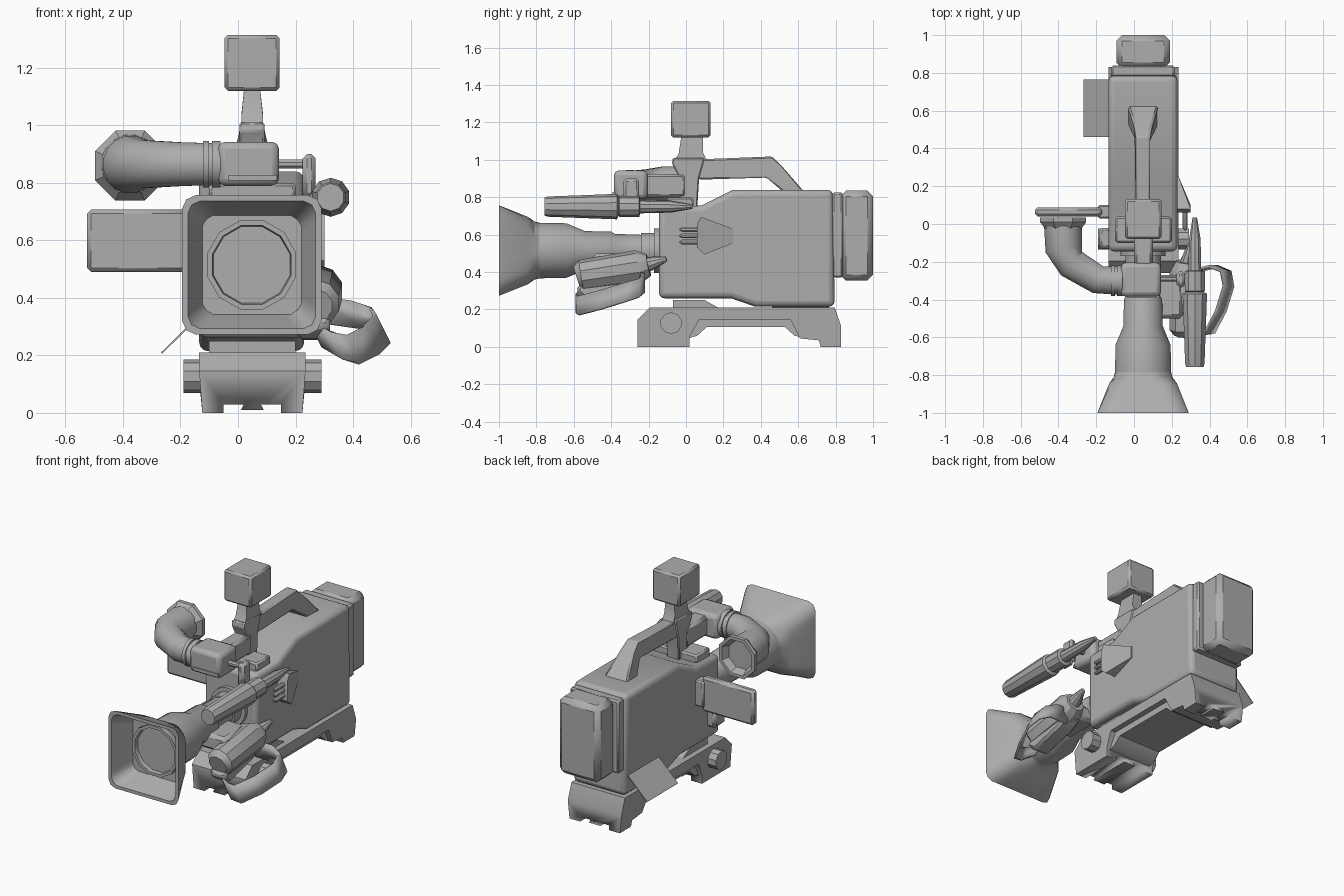
import bpy, bmesh, math
from mathutils import Vector

if "Cube" in bpy.data.objects:
    bpy.data.objects.remove(bpy.data.objects["Cube"])

grey = bpy.data.materials.new("plain grey")
grey.use_nodes = True
grey.diffuse_color = (0.42, 0.42, 0.42, 1)
grey.node_tree.nodes["Principled BSDF"].inputs["Base Color"].default_value = grey.diffuse_color
CX = 0.048  # centre line of the camera
LZ = 0.515  # height of the lens axis


def finish(name, bm, bevel=0.0, segments=1):
    bmesh.ops.recalc_face_normals(bm, faces=bm.faces)
    mesh = bpy.data.meshes.new(name)
    bm.to_mesh(mesh)
    bm.free()
    mesh.materials.append(grey)
    ob = bpy.data.objects.new(name, mesh)
    bpy.context.collection.objects.link(ob)
    if bevel:
        mod = ob.modifiers.new("bevel", "BEVEL")
        mod.width, mod.segments = bevel, segments
        mod.limit_method, mod.angle_limit = "ANGLE", math.radians(35)
    bpy.ops.object.select_all(action="DESELECT")
    ob.select_set(True)
    bpy.context.view_layer.objects.active = ob
    bpy.ops.object.shade_smooth_by_angle(angle=math.radians(32))
    return ob


def prism(name, points, axis, a, b, bevel=0.0, segments=1, shape=None):
    """Extrude a 2D outline along x (points are y, z) or y (points are x, z)."""
    bm = bmesh.new()
    put = (lambda p, d: (d, p[0], p[1])) if axis == "x" else (lambda p, d: (p[0], d, p[1]))
    lo = [bm.verts.new(put(p, a)) for p in points]
    hi = [bm.verts.new(put(p, b)) for p in points]
    bm.faces.new(lo)
    bm.faces.new(hi[::-1])
    for i in range(len(points)):
        j = (i + 1) % len(points)
        bm.faces.new((lo[i], lo[j], hi[j], hi[i]))
    if shape:
        for v in bm.verts:
            shape(v.co)
    return finish(name, bm, bevel, segments)


def box(name, x, y, z, bevel=0.0, segments=1):
    pts = [(y[0], z[0]), (y[1], z[0]), (y[1], z[1]), (y[0], z[1])]
    return prism(name, pts, "x", x[0], x[1], bevel, segments)


def skin(name, rings, bevel=0.0):
    """Join rings of points into a closed surface."""
    bm = bmesh.new()
    rows = [[bm.verts.new(p) for p in ring] for ring in rings]
    n = len(rows[0])
    for r, s in zip(rows, rows[1:]):
        for i in range(n):
            bm.faces.new((r[i], r[(i + 1) % n], s[(i + 1) % n], s[i]))
    bm.faces.new(rows[0])
    bm.faces.new(rows[-1][::-1])
    return finish(name, bm, bevel)


def tube(name, path, radii, sides=16, axis=None):
    """Round sections along a path; a fixed axis allows hollow turned shapes."""
    path = [Vector(p) for p in path]
    rings = []
    for i, (p, r) in enumerate(zip(path, radii)):
        t = Vector(axis) if axis else path[min(i + 1, len(path) - 1)] - path[max(i - 1, 0)]
        t.normalize()
        u = t.cross(Vector((0, 0, 1))).normalized()
        v = u.cross(t)
        angles = [math.tau * (k + 0.5) / sides for k in range(sides)]
        rings.append([p + r * (math.cos(a) * u + math.sin(a) * v) for a in angles])
    return skin(name, rings)


def turned(name, x, z, profile, sides=16):
    """Lathe around a line parallel to y; profile is y, radius."""
    return tube(name, [(x, y, z) for y, r in profile], [r for y, r in profile], sides, (0, 1, 0))


# Main body and rear battery
prism("camera_body", [(-0.145, 0.26), (-0.145, 0.75), (0.08, 0.755), (0.25, 0.84), (0.785, 0.84),
                      (0.795, 0.215), (0.37, 0.215), (0.24, 0.26)], "x", -0.135, 0.23, 0.03, 3)
box("battery_mount", (-0.12, 0.215), (0.78, 0.84), (0.37, 0.825), 0.01)
box("battery", (-0.093, 0.19), (0.825, 1.0), (0.355, 0.835), 0.03)

# Shoulder base with an arched underside and a dovetail channel
def narrow_foot(co):
    if co.z < 0.08:
        co.x = CX + (co.x - CX) * 0.94

base = prism("shoulder_base", [(-0.26, 0), (-0.26, 0.145), (-0.195, 0.21), (0.795, 0.21), (0.83, 0.11),
                               (0.83, 0), (0.72, 0), (0.71, 0.035), (0.61, 0.045), (0.56, 0.145),
                               (0.07, 0.145), (0.02, 0.055), (0.02, 0)], "x", -0.135, 0.235,
             shape=narrow_foot)
cutter = prism("channel_cutter", [(-0.05, -0.02), (-0.05, 0.03), (0.02, 0.03), (0.01, 0.01), (0.09, 0.01),
                                  (0.08, 0.03), (0.15, 0.03), (0.15, -0.02)], "y", -0.5, 0.95)
cutter.hide_render = True
cutter.hide_viewport = True
cut = base.modifiers.new("channel", "BOOLEAN")
cut.object, cut.operation, cut.solver = cutter, "DIFFERENCE", "EXACT"
prism("shoulder_pad", [(0.01, 0.045), (0.06, 0.06), (0.11, 0.105), (0.53, 0.105), (0.58, 0.06),
                       (0.64, 0.045), (0.6, 0.17), (0.05, 0.17)], "x", -0.1, 0.2)
tube("base_knobs", [(-0.19, -0.08, 0.127), (0.29, -0.08, 0.127)], [0.058, 0.058], 10)
prism("base_rail", [(-0.07, 0.2), (-0.07, 0.25), (0.1, 0.25), (0.19, 0.2)], "x", -0.1, 0.2)

# Carrying handle with flared rear foot
def flare_foot(co):
    if co.y > 0.52:
        co.x = CX + (co.x - CX) * 2.2

prism("carry_handle", [(0.0, 0.9), (0.0, 1.0), (0.46, 1.018), (0.51, 0.97), (0.64, 0.82), (0.53, 0.82),
                       (0.43, 0.905), (0.1, 0.895)], "x", 0.01, 0.086, 0.008, shape=flare_foot)
prism("handle_post", [(-0.03, 0.74), (-0.045, 0.92), (-0.075, 0.98), (-0.07, 1.01), (0.1, 1.01),
                      (0.07, 0.9), (0.06, 0.74)], "x", 0.005, 0.092, 0.006)

# Lamp on the handle
def taper_neck(co):
    co.x = CX + (co.x - CX) * (0.75 if co.z > 1.05 else 1)

prism("lamp_neck", [(-0.07, 0.99), (-0.04, 1.03), (-0.025, 1.125), (0.09, 1.125), (0.09, 1.04),
                    (0.11, 1.0)], "x", 0.012, 0.087, shape=taper_neck)
box("lamp_head", (-0.047, 0.145), (-0.08, 0.132), (1.12, 1.315), 0.012)

# Lens barrel
turned("lens_barrel", CX, LZ, [(-0.13, 0.12), (-0.17, 0.12), (-0.17, 0.095), (-0.24, 0.095), (-0.24, 0.085),
                               (-0.38, 0.09), (-0.4, 0.102), (-0.54, 0.105), (-0.64, 0.147), (-0.79, 0.15)], 24)

# Square hood blended onto the round barrel, hollow in front
def hood_ring(y, half, corner):
    ring = []
    for k in range(48):
        a = math.tau * k / 48
        clip = [max(-half, min(half, half * corner * f(a))) for f in (math.cos, math.sin)]
        ring.append((CX + clip[0], y, LZ + clip[1]))
    return ring

skin("lens_hood", [hood_ring(*r) for r in [(-0.78, 0.148, 1), (-0.81, 0.155, 1.04), (-0.845, 0.18, 1.2),
                                           (-1.0, 0.242, 1.33), (-1.0, 0.222, 1.33), (-0.86, 0.172, 1.3)]])
turned("lens_ring", CX, LZ, [(-0.85, 0.16), (-0.89, 0.16), (-0.89, 0.142), (-0.864, 0.138)], 12)

# Viewfinder: housing, collar, bent tube and eyecup
VZ = 0.865
box("viewfinder_housing", (-0.07, 0.143), (-0.385, -0.205), (0.79, 0.943), 0.025, 2)
box("viewfinder_trim", (-0.035, 0.135), (-0.392, -0.37), (0.808, 0.828))
tube("viewfinder_collar", [(-0.06, -0.3, VZ), (-0.09, -0.3, VZ), (-0.09, -0.3, VZ), (-0.1, -0.3, VZ),
                           (-0.1, -0.3, VZ), (-0.122, -0.3, VZ)], [0.083, 0.083, 0.076, 0.076, 0.083, 0.083],
     16, (-1, 0, 0))
tube("viewfinder_tube", [(-0.1, -0.3, VZ), (-0.19, -0.295, VZ), (-0.33, -0.21, VZ), (-0.372, -0.13, VZ),
                         (-0.375, -0.01, VZ)], [0.075, 0.077, 0.085, 0.1, 0.103], 16)
turned("eyecup", -0.375, 0.86, [(-0.03, 0.1), (0.01, 0.132), (0.035, 0.132), (0.035, 0.112), (-0.01, 0.09)], 8)
box("viewfinder_bracket", (0.0, 0.1), (-0.23, 0.0), (0.8, 0.925), 0.015)
box("viewfinder_slide", (-0.1, 0.2), (-0.1, 0.04), (0.74, 0.8), 0.01)

# Side screen, hinge and lower flap
box("side_screen", (-0.525, -0.17), (0.04, 0.088), (0.49, 0.707), 0.014)
box("screen_hinge", (-0.19, -0.12), (0.03, 0.1), (0.52, 0.68), 0.008)
box("side_block", (-0.185, -0.12), (-0.13, -0.02), (0.34, 0.46), 0.015)
prism("lower_flap", [(-0.268, 0.21), (-0.13, 0.345), (-0.13, 0.337), (-0.264, 0.206)], "y", 0.46, 0.765)

# Microphone with its holder
tube("microphone_rod", [(0.13, -0.29, VZ), (0.24, -0.29, VZ)], [0.017, 0.017], 8)
box("microphone_bracket", (0.225, 0.27), (-0.335, -0.25), (0.75, 0.9), 0.015)
box("microphone_clamp", (0.25, 0.32), (-0.33, -0.26), (0.73, 0.77))
turned("microphone", 0.322, 0.75, [(-0.757, 0.048), (-0.74, 0.054), (-0.37, 0.068), (-0.36, 0.05), (-0.355, 0.056),
                                   (-0.25, 0.056), (-0.245, 0.036), (-0.08, 0.032), (0.02, 0.015), (0.035, 0.012)], 10)

# Socket block with plugs on the side of the body
def lean(co):
    if co.x > 0.25 and co.y > 0.2:
        co.x = 0.235

prism("socket_block", [(0.06, 0.53), (0.06, 0.66), (0.08, 0.695), (0.255, 0.63), (0.255, 0.555),
                       (0.1, 0.495)], "x", 0.2, 0.3, shape=lean)
for i in range(3):
    turned("plug_%d" % (i + 1), 0.27, 0.56 + 0.034 * i, [(-0.035, 0.005), (-0.02, 0.014), (0.08, 0.014)], 8)

# Hand grip beside the lens, with nozzle and strap
tube("hand_grip", [(0.27, -0.585, 0.372), (0.27, -0.56, 0.38), (0.275, -0.26, 0.425), (0.28, -0.2, 0.437)],
     [0.06, 0.085, 0.092, 0.06], 10)
tube("grip_nozzle", [(0.28, -0.22, 0.437), (0.285, -0.19, 0.445), (0.3, -0.105, 0.47)], [0.042, 0.038, 0.014], 10)
box("grip_mount", (0.06, 0.26), (-0.5, -0.27), (0.4, 0.5), 0.02)
prism("grip_underside", [(-0.59, 0.3), (-0.55, 0.36), (-0.25, 0.4), (-0.23, 0.35), (-0.3, 0.31), (-0.53, 0.25)],
      "x", 0.21, 0.32, 0.015)

strap_path = [(0.27, -0.54, 0.28), (0.34, -0.585, 0.235), (0.4, -0.575, 0.22), (0.46, -0.46, 0.25),
              (0.5, -0.33, 0.29), (0.485, -0.25, 0.315), (0.42, -0.225, 0.34), (0.28, -0.26, 0.36)]
bm = bmesh.new()
wide = Vector((0.025, 0.0, -0.05))
edges = [(bm.verts.new(Vector(p) + wide), bm.verts.new(Vector(p) - wide)) for p in strap_path]
for (a, b), (c, d) in zip(edges, edges[1:]):
    bm.faces.new((a, c, d, b))
strap = finish("grip_strap", bm)
solid = strap.modifiers.new("thickness", "SOLIDIFY")
solid.thickness, solid.offset = 0.014, 0
